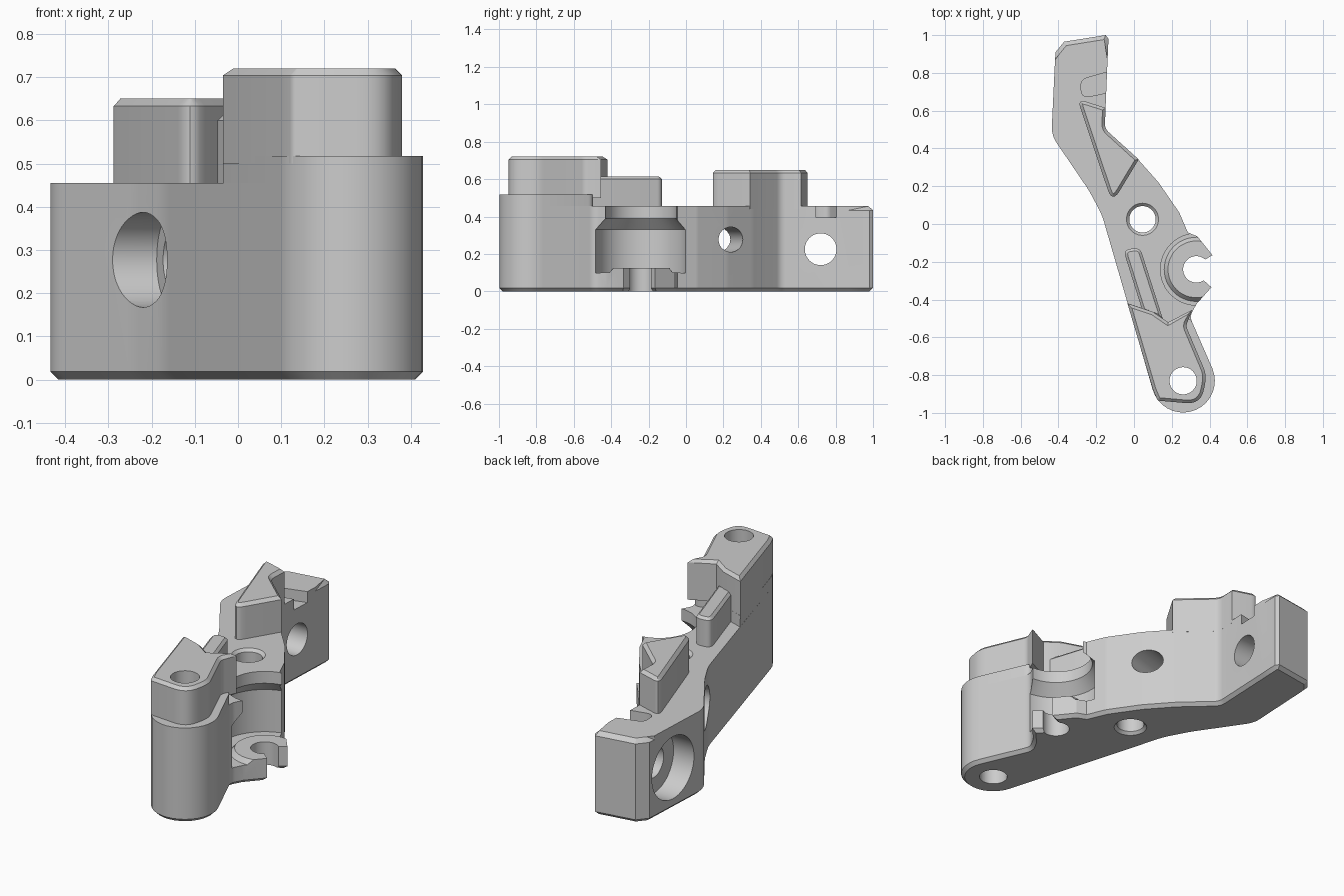
import bpy, bmesh, math
from mathutils import Vector, Matrix

if "Cube" in bpy.data.objects:
    bpy.data.objects.remove(bpy.data.objects["Cube"])

grey = bpy.data.materials.new("plain_grey")
grey.use_nodes = True
COLOUR = (0.604, 0.604, 0.604, 1)
grey.diffuse_color = COLOUR
grey.node_tree.nodes["Principled BSDF"].inputs["Base Color"].default_value = COLOUR


def make(name, bm):
    mesh = bpy.data.meshes.new(name)
    bm.to_mesh(mesh)
    bm.free()
    mesh.materials.append(grey)
    ob = bpy.data.objects.new(name, mesh)
    bpy.context.collection.objects.link(ob)
    return ob


def rounded(corners, steps=6):
    """Closed outline from (x, y[, radius]) corners."""
    out = []
    n = len(corners)
    for i, c in enumerate(corners):
        p = Vector(c[:2])
        if len(c) == 2:
            out.append(p)
            continue
        a = Vector(corners[i - 1][:2]) - p
        b = Vector(corners[(i + 1) % n][:2]) - p
        d = c[2] / math.tan(a.angle(b) / 2)
        a, b = p + a.normalized() * d, p + b.normalized() * d
        for k in range(steps + 1):
            t = k / steps
            out.append(a * (1 - t) ** 2 + p * 2 * t * (1 - t) + b * t * t)
    return out


def inset(pts, d):
    """Mitred inward offset of a counter-clockwise outline."""
    out = []
    for i, p in enumerate(pts):
        e, f = (p - pts[i - 1]).normalized(), (pts[(i + 1) % len(pts)] - p).normalized()
        n1, n2 = Vector((-e.y, e.x)), Vector((-f.y, f.x))
        out.append(p + (n1 + n2) * d / max(1 + n1.dot(n2), 0.4))
    return out


def skin(bm, rings):
    """Closed wall and caps over stacked rings; returns the wall faces."""
    n = len(rings[0])
    walls = [bm.faces.new((lo[i - 1], lo[i], hi[i], hi[i - 1]))
             for lo, hi in zip(rings, rings[1:]) for i in range(n)]
    bm.faces.new(rings[0][::-1])
    bm.faces.new(rings[-1])
    return walls


def prism(name, corners, levels, chamfered=lambda p, z: True):
    """Stack of (z, inset) rings made from one outline."""
    pts = rounded(corners)
    bm = bmesh.new()
    rings = [[bm.verts.new((*(q if chamfered(p, z) else p), z))
              for p, q in zip(pts, inset(pts, d))] for z, d in levels]
    bmesh.ops.triangulate(bm, faces=skin(bm, rings))
    return make(name, bm)


def turned(name, profile, origin, axis=(0, 0, 1), widen=1, sides=48):
    """Solid of revolution with (radius, distance) profile along an axis."""
    bm = bmesh.new()
    skin(bm, [[bm.verts.new((r * widen * math.cos(math.tau * i / sides),
                             r * math.sin(math.tau * i / sides), h))
               for i in range(sides)] for r, h in profile])
    turn = Vector(axis).to_track_quat('Z', 'Y').to_matrix().to_4x4()
    bm.transform(Matrix.Translation(origin) @ turn)
    return make(name, bm)


def cut(targets, cutter):
    for ob in targets:
        mod = ob.modifiers.new("cut", 'BOOLEAN')
        mod.operation, mod.solver, mod.object = 'DIFFERENCE', 'EXACT', cutter
        mod.use_self = True
        bpy.context.view_layer.objects.active = ob
        bpy.ops.object.modifier_apply(modifier=mod.name)
    bpy.data.objects.remove(cutter)


# Rounded foot end shared by the body and the raised foot
FOOT = (0.26, -0.83)
foot_arc = [(FOOT[0] + 0.168 * math.cos(math.radians(a)),
             FOOT[1] + 0.168 * math.sin(math.radians(a))) for a in range(196, 384, 11)]

# Main lever body with open jaw
body = prism("lever_body", foot_arc + [
    (0.295, -0.49, 0.06), (0.33, -0.425), (0.41, -0.335), (0.365, -0.295),
    (0.32, -0.24), (0.365, -0.195), (0.415, -0.165), (0.335, -0.065),
    (0.285, -0.045), (0.24, 0.06, 0.1), (0.13, 0.22, 0.2), (0.01, 0.355, 0.3),
    (-0.155, 0.505, 0.06), (-0.14, 0.87), (-0.135, 0.98), (-0.15, 1.0), (-0.37, 0.965),
    (-0.415, 0.91), (-0.418, 0.87), (-0.437, 0.47, 0.15), (-0.24, 0.18, 0.5),
    (-0.17, 0.05, 0.4)],
    [(0, 0.018), (0.018, 0), (0.433, 0), (0.455, 0.022)],
    lambda p, z: z < 0.1 or p.y > 0.9)

# Raised foot and the block on it
foot = prism("foot_step", foot_arc + [
    (0.295, -0.49, 0.04), (0.18, -0.525), (0.10, -0.465), (-0.033, -0.42)],
    [(0.455, 0), (0.518, 0)])
block = prism("foot_block", [
    (0.10, -0.876), (0.125, -0.935, 0.02), (0.355, -0.955, 0.09), (0.385, -0.80, 0.14),
    (0.275, -0.54, 0.05), (0.308, -0.455), (0.18, -0.52), (0.10, -0.465), (-0.035, -0.42)],
    [(0.5, 0), (0.704, 0), (0.72, 0.016)])

# Wedge and slim rib standing on the body
wedge = prism("wedge_rib", [
    (-0.15, 0.615), (-0.3, 0.662, 0.025), (-0.115, 0.11, 0.035),
    (0.025, 0.342), (-0.155, 0.505, 0.06)],
    [(0.44, 0), (0.633, 0), (0.65, 0.016)])
rib = prism("slim_rib", [
    (0.033, -0.128, 0.035), (-0.058, -0.133, 0.035), (0.045, -0.46), (0.152, -0.50)],
    [(0.44, 0), (0.6, 0), (0.613, 0.014)])

# Round pocket above the jaw, and the jaw seat
cut([body], turned("pocket_cutter", [
    (0.15, 0.125), (0.17, 0.1), (0.245, 0.099), (0.245, 0.33), (0.19, 0.39), (0.19, 0.6)],
    (0.33, -0.24, 0)))
cut([body], turned("seat_cutter", [(0.07, -0.1), (0.07, 0.3)], (0.33, -0.24, 0)))

# Upright holes
cut([body], turned("pivot_cutter", [
    (0.105, -0.02), (0.07, 0.015), (0.07, 0.44), (0.105, 0.475)], (0.045, 0.025, 0)))
cut([body, foot, block], turned("foot_hole_cutter", [(0.072, -0.1), (0.072, 0.9)], (*FOOT, 0)))

# Sideways holes with wide mouths on the right-hand wall
cut([body], turned("head_bore_cutter", [
    (0.17, -0.3), (0.17, 0.12), (0.085, 0.121), (0.085, 0.6)], (-0.43, 0.72, 0.225), (1, 0, 0)))
cut([body], turned("slot_cutter", [
    (0.11, -0.2), (0.11, 0.07), (0.067, 0.071), (0.067, 0.6)],
    (-0.22, 0.143, 0.277), (0.96, 0.28, 0), 1.15))

# Shallow notch in the head
cut([body], prism("notch_cutter", [
    (-0.05, 0.715), (-0.05, 0.83), (-0.28, 0.765, 0.04), (-0.28, 0.665, 0.04)],
    [(0.395, 0), (0.6, 0)]))

for ob in (body, foot, block, wedge, rib):
    bpy.ops.object.select_all(action='DESELECT')
    ob.select_set(True)
    bpy.context.view_layer.objects.active = ob
    bpy.ops.object.shade_smooth_by_angle(angle=math.radians(28))
